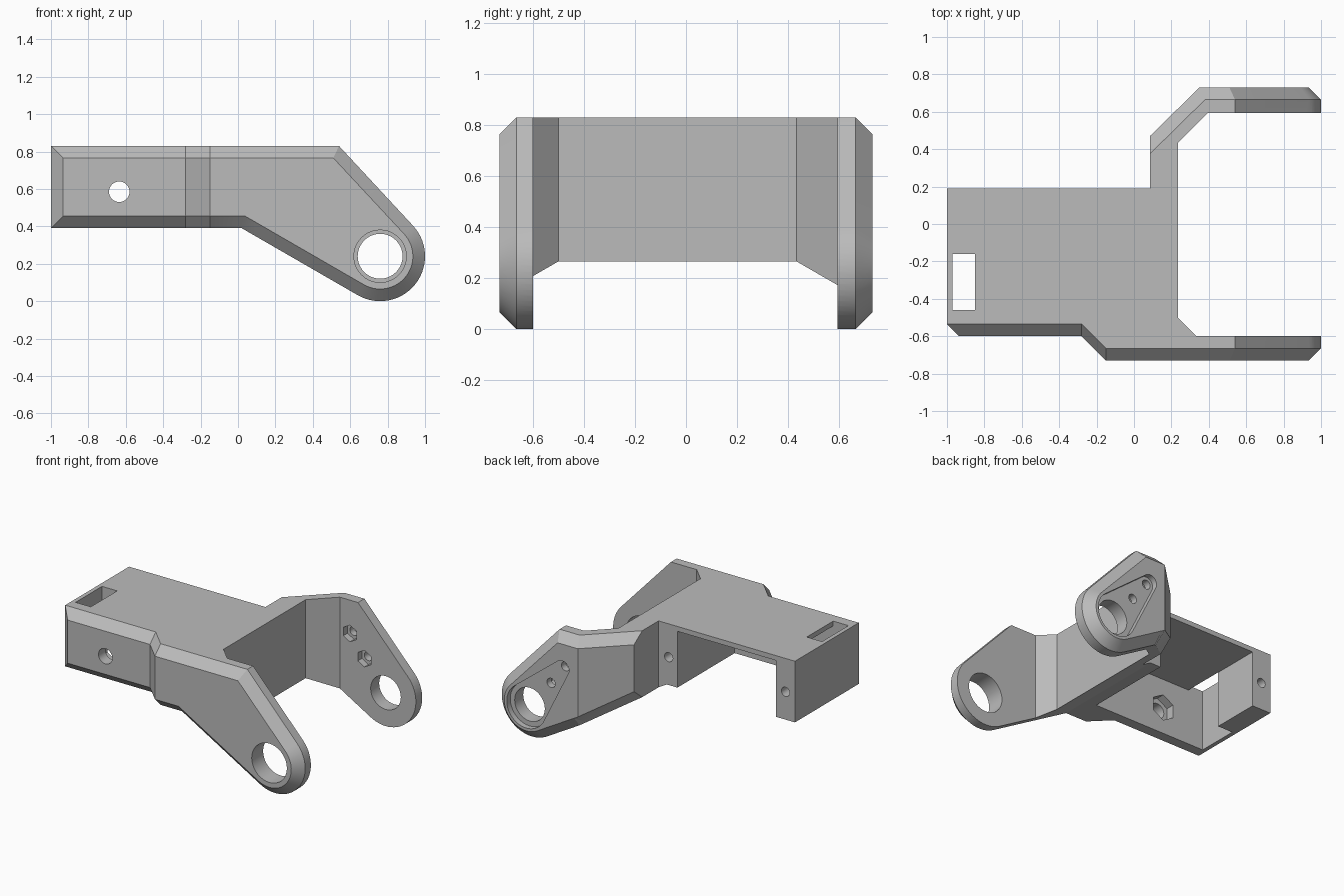
import bpy, bmesh
from math import cos, sin, radians, degrees, acos, atan2, hypot

if "Cube" in bpy.data.objects:
    bpy.data.objects.remove(bpy.data.objects["Cube"], do_unlink=True)

grey = bpy.data.materials.new("plain grey")
grey.use_nodes = True
grey.diffuse_color = (0.5, 0.5, 0.5, 1)
grey.node_tree.nodes["Principled BSDF"].inputs["Base Color"].default_value = (0.5, 0.5, 0.5, 1)

PIVOT = (0.76, 0.24)
CHAMFER = 0.065


def arc(center, r, start, end, n):
    return [(center[0] + r * cos(radians(start + (end - start) * i / n)),
             center[1] + r * sin(radians(start + (end - start) * i / n))) for i in range(n + 1)]


def circle(center, r, n=32, turn=0):
    return arc(center, r, turn, turn + 360, n)[:-1]


def loft(name, rings):
    """Skin a stack of equal-length rings and cap both ends."""
    bm = bmesh.new()
    loops = [[bm.verts.new(p) for p in ring] for ring in rings]
    for a, b in zip(loops, loops[1:]):
        for i in range(len(a)):
            j = (i + 1) % len(a)
            bm.faces.new((a[i], a[j], b[j], b[i]))
    bm.faces.new(loops[0])
    bm.faces.new(loops[-1])
    return finish(name, bm)


def finish(name, bm):
    bmesh.ops.recalc_face_normals(bm, faces=bm.faces)
    mesh = bpy.data.meshes.new(name)
    bm.to_mesh(mesh)
    bm.free()
    mesh.materials.append(grey)
    ob = bpy.data.objects.new(name, mesh)
    bpy.context.collection.objects.link(ob)
    return ob


def prism_y(name, pts, y0, y1):
    return loft(name, [[(x, y, z) for x, z in pts] for y in (y0, y1)])


def prism_z(name, pts, z0, z1):
    return loft(name, [[(x, y, z) for x, y in pts] for z in (z0, z1)])


def rect(x0, x1, y0, y1):
    return [(x0, y0), (x1, y0), (x1, y1), (x0, y1)]


def cut(body, cutter):
    cutter.hide_render = True
    mod = body.modifiers.new("cut", 'BOOLEAN')
    mod.operation = 'DIFFERENCE'
    mod.solver = 'EXACT'
    mod.object = cutter
    bpy.context.view_layer.objects.active = body
    bpy.ops.object.modifier_apply(modifier=mod.name)
    bpy.data.objects.remove(cutter, do_unlink=True)


def side_profile(d):
    """Side outline shrunk by d."""
    return ([(-1 + d, 0.39 + d), (0.02 + 0.27 * d, 0.39 + d)]
            + arc(PIVOT, 0.24 - d, -120, 43, 28)
            + [(0.54 - 0.46 * d, 0.83 - d), (-1 + d, 0.83 - d)])


def ramp(x, x0, x1, y0, y1):
    t = min(max((x - x0) / (x1 - x0), 0), 1)
    return y0 + (y1 - y0) * t


# Body: chamfered side outline, with both outer walls stepped outward along x
bm = bmesh.new()
bmesh_rings = [(-2, CHAMFER), (-1, 0), (1, 0), (2, CHAMFER)]
tmp = loft("tmp", [[(x, y, z) for x, z in side_profile(d)] for y, d in bmesh_rings])
bm.from_mesh(tmp.data)
bpy.data.objects.remove(tmp, do_unlink=True)
for x in (-0.28, -0.15, 0.085, 0.35, 0.38):
    bmesh.ops.bisect_plane(bm, geom=bm.verts[:] + bm.edges[:] + bm.faces[:],
                           plane_co=(x, 0, 0), plane_no=(1, 0, 0))
for v in bm.verts:
    x, y = v.co.x, v.co.y
    if y < 0:
        v.co.y = ramp(x, -0.28, -0.15, -0.6, -0.73) + (CHAMFER if y > -1.5 else 0)
    elif y > 1.5:
        v.co.y = ramp(x, 0.085, 0.35, 0.47, 0.73)
    else:
        v.co.y = ramp(x, 0.085, 0.38, 0.375, 0.665)
bmesh.ops.triangulate(bm, faces=bm.faces[:])
body = finish("forked_bracket", bm)

# Fork gap and open back
cut(body, prism_z("fork_gap", [(0.235, -0.5), (0.335, -0.6), (1.3, -0.6), (1.3, 0.593),
                               (0.395, 0.593), (0.235, 0.433)], -1, 2))
cut(body, prism_z("back_clearance", rect(-1.3, 0.085, 0.19, 1.2), -1, 2))

# Motor bay, open below and behind, and the cable slot
cut(body, prism_z("motor_bay", rect(-0.85, -0.065, -0.46, 0.5), -1, 0.795))
cut(body, prism_z("cable_slot", rect(-0.97, -0.849, -0.46, -0.16), -1, 2))

# Screw holes in the back posts
for x in (-0.925, 0.005):
    cut(body, prism_y("post_hole", circle((x, 0.59), 0.033, 20), -0.1, 0.5))

# Front wall screw hole with nut trap
cut(body, prism_y("wall_hole", circle((-0.635, 0.585), 0.055), -1, -0.3))
cut(body, prism_y("wall_nut", circle((-0.635, 0.585), 0.095, 6, 30), -0.52, -0.4))

# Pivot holes
cut(body, prism_y("front_pivot", circle(PIVOT, 0.14, 40), -1, -0.4))
cut(body, prism_y("back_pivot", circle(PIVOT, 0.12, 40), 0.4, 1))

# Tapered horn pocket on the back arm
tip = (0.475, 0.59)
dx, dz = tip[0] - PIVOT[0], tip[1] - PIVOT[1]
u = degrees(atan2(dz, dx))
b = degrees(acos((0.155 - 0.055) / hypot(dx, dz)))
pocket = arc(PIVOT, 0.155, u + b, u + 360 - b, 32) + arc(tip, 0.055, u - b, u + b, 12)
cut(body, prism_y("horn_pocket", pocket, 0.69, 1))

# Horn screws with nut traps on the inner face
for p in ((0.59, 0.44), tip):
    cut(body, prism_y("horn_hole", circle(p, 0.033, 20), 0.4, 1))
    cut(body, prism_y("horn_nut", circle(p, 0.06, 6, 30), 0.4, 0.64))

bpy.ops.object.select_all(action='DESELECT')
body.select_set(True)
bpy.context.view_layer.objects.active = body
bpy.ops.object.shade_smooth_by_angle(angle=radians(25))
